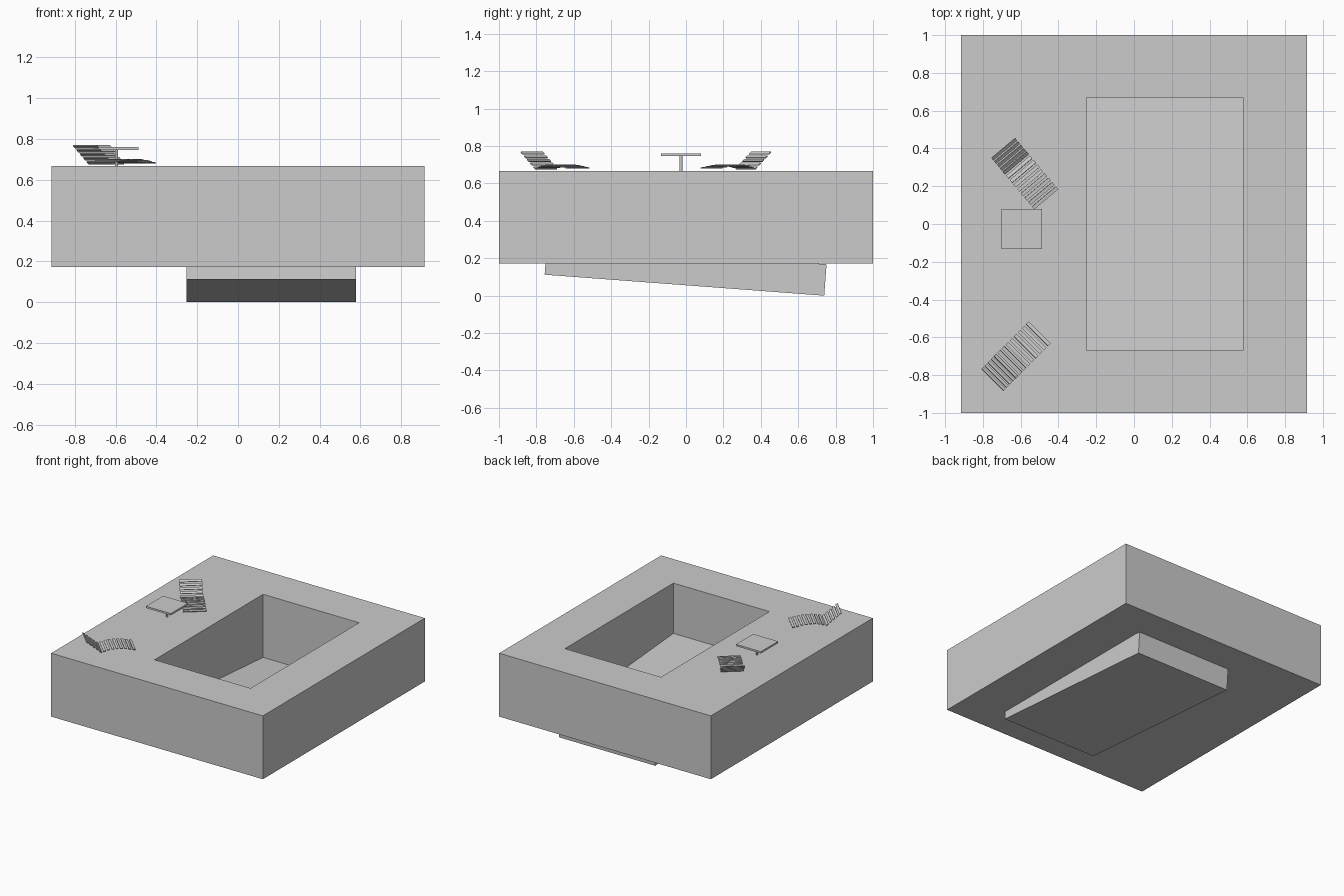
import bpy, bmesh, math
from mathutils import Matrix, Vector

if "Cube" in bpy.data.objects:
    bpy.data.objects.remove(bpy.data.objects["Cube"])

DECK_Z0, DECK_Z1 = 0.172, 0.667
POOL_X0, POOL_X1, POOL_Y = -0.252, 0.578, 0.67


def finish(name, bm):
    bmesh.ops.recalc_face_normals(bm, faces=bm.faces)
    mesh = bpy.data.meshes.new(name)
    bm.to_mesh(mesh)
    bm.free()
    ob = bpy.data.objects.new(name, mesh)
    bpy.context.collection.objects.link(ob)
    return ob


def add_box(bm, size, matrix):
    bmesh.ops.create_cube(bm, size=1, matrix=matrix @ Matrix.Diagonal((*size, 1)))


def box(name, size, matrix):
    bm = bmesh.new()
    add_box(bm, size, matrix)
    return finish(name, bm)


# Deck block: four-sided ring with a through opening for the pool
bm = bmesh.new()
rings = []
for x0, x1, y in ((-0.915, 0.915, 1.0), (POOL_X0, POOL_X1, POOL_Y)):
    for z in (DECK_Z0, DECK_Z1):
        rings.append([bm.verts.new(p) for p in
                      ((x0, -y, z), (x1, -y, z), (x1, y, z), (x0, y, z))])
out_lo, out_hi, in_lo, in_hi = rings
for a, b in ((out_lo, out_hi), (out_hi, in_hi), (in_hi, in_lo), (in_lo, out_lo)):
    for i in range(4):
        j = (i + 1) % 4
        bm.faces.new((a[i], a[j], b[j], b[i]))
finish("deck", bm)

# Sloping pool floor: a tilted slab that pokes out below the deck
tilt = -math.atan2(0.112, 1.495)
thick = 0.168
slab_mid = Vector((0, -0.0085, 0.056)) + Matrix.Rotation(tilt, 3, 'X') @ Vector((0, 0, thick / 2))
slab_mid.x = (POOL_X0 + POOL_X1) / 2
box("pool_floor", (POOL_X1 - POOL_X0, 1.499, thick),
    Matrix.Translation(slab_mid) @ Matrix.Rotation(tilt, 4, 'X'))

# Side table: square top on a thin post
TABLE = (-0.595, -0.027)
box("table_top", (0.215, 0.212, 0.014), Matrix.Translation((*TABLE, 0.753)))
bm = bmesh.new()
bmesh.ops.create_cone(bm, cap_ends=True, segments=16, radius1=0.008, radius2=0.008,
                      depth=0.082, matrix=Matrix.Translation((*TABLE, 0.707)))
finish("table_post", bm)

# Lounger side profile (distance from head, height)
PROFILE = [Vector(p) for p in ((0.006, 0.763), (0.105, 0.681), (0.135, 0.688),
                               (0.18, 0.698), (0.23, 0.699), (0.29, 0.693), (0.35, 0.682))]


def along(dist):
    for a, b in zip(PROFILE, PROFILE[1:]):
        seg = (b - a).length
        if dist <= seg + 1e-6:
            break
        dist -= seg
    d = (b - a).normalized()
    return a + d * dist, math.atan2(d.y, d.x)


def lounger(name, head, angle, slats=13):
    total = sum((b - a).length for a, b in zip(PROFILE, PROFILE[1:]))
    place = Matrix.Translation((*head, 0)) @ Matrix.Rotation(angle, 4, 'Z')
    bm = bmesh.new()
    for i in range(slats):
        p, slope = along(0.002 + (total - 0.008) * i / (slats - 1))
        add_box(bm, (0.019, 0.165, 0.006),
                place @ Matrix.Translation((p.x, 0, p.y)) @ Matrix.Rotation(-slope, 4, 'Y'))
    return finish(name, bm)


# Two slatted loungers facing the pool
lounger("lounger_back", (-0.692, 0.402), math.radians(-50))
lounger("lounger_front", (-0.75, -0.825), math.radians(45))
